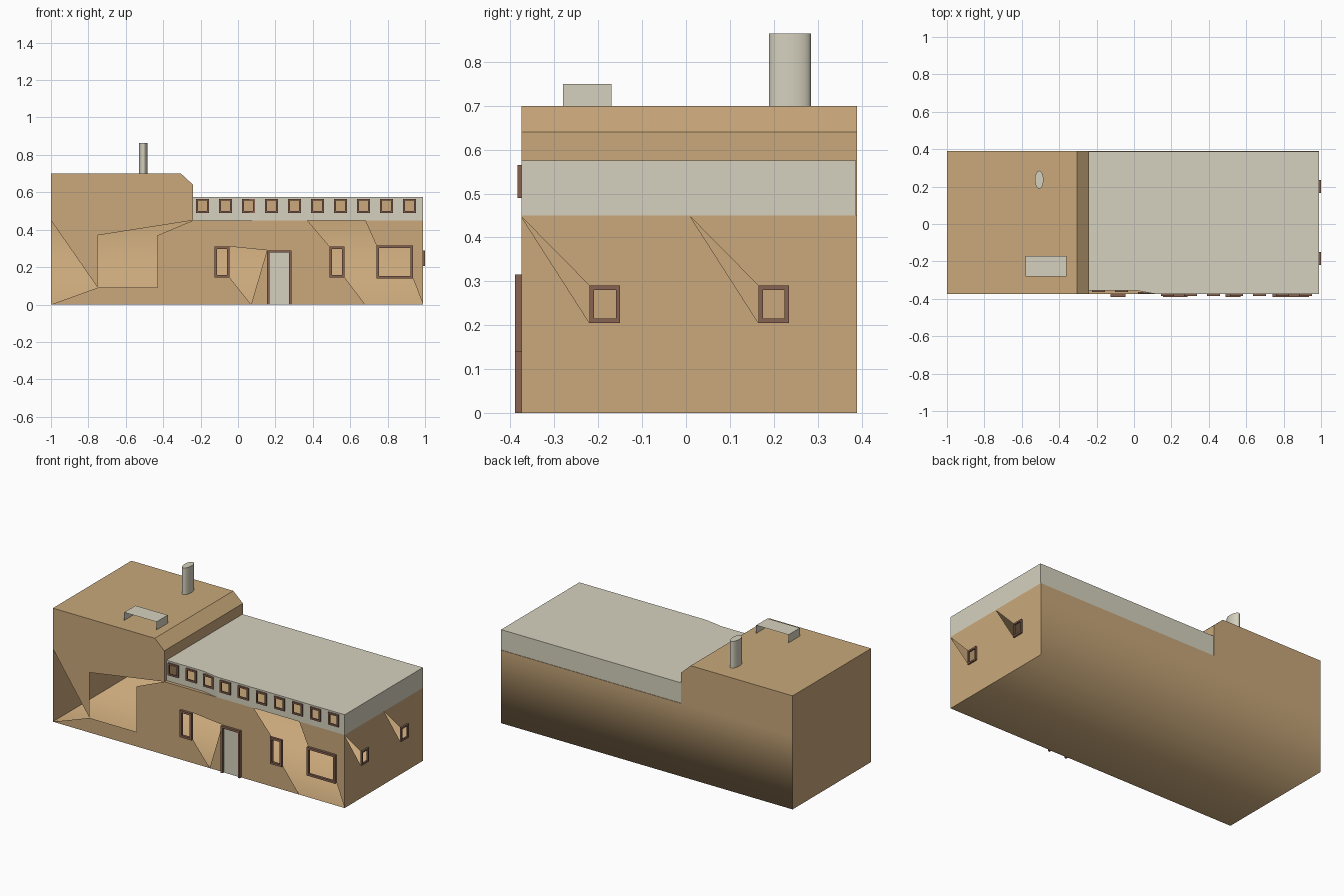
import bpy, bmesh, math
from mathutils import Vector
from mathutils.geometry import delaunay_2d_cdt

if "Cube" in bpy.data.objects:
    bpy.data.objects.remove(bpy.data.objects["Cube"])


def material(name, rgb):
    m = bpy.data.materials.new(name)
    m.diffuse_color = (*rgb, 1)
    m.use_nodes = True
    m.node_tree.nodes["Principled BSDF"].inputs["Base Color"].default_value = m.diffuse_color
    return m


TAN = material("tan_plaster", (0.586, 0.393, 0.196))
GREY = material("warm_grey", (0.67, 0.64, 0.52))
BROWN = material("brown_trim", (0.243, 0.126, 0.084))

L, R, F, B = -1.0, 0.99, -0.375, 0.39      # main wall planes
EAVE, ROOF, TOWER, STEP = 0.45, 0.575, 0.70, -0.24
MIDDLE = Vector((-0.2, 0, 0.3))


def finish(name, verts, faces, mat, smooth=False, orient=True):
    me = bpy.data.meshes.new(name)
    me.from_pydata(verts, [], faces)
    me.update()
    if orient:      # face away from the middle of the building
        if sum(p.area * p.normal.dot(p.center - MIDDLE) for p in me.polygons) < 0:
            me.flip_normals()
    me.materials.append(mat)
    me.polygons.foreach_set("use_smooth", [smooth] * len(me.polygons))
    ob = bpy.data.objects.new(name, me)
    bpy.context.collection.objects.link(ob)
    return ob


def inside(p, poly):
    hit = False
    for (ax, ay), (bx, by) in zip(poly, poly[1:] + poly[:1]):
        if (ay > p[1]) != (by > p[1]) and p[0] < ax + (p[1] - ay) * (bx - ax) / (by - ay):
            hit = not hit
    return hit


def panel(name, outer, holes, place, mat, folds=()):
    """Flat sheet with openings; place(u, v) gives the 3D point."""
    pts, edges = [], []
    for loop in [outer, *holes, *folds]:
        n, k = len(pts), len(loop)
        pts += [Vector(p) for p in loop]
        edges += [(n + i, n + (i + 1) % k) for i in range(k if k > 2 else 1)]
    vs, _, tris, *_ = delaunay_2d_cdt(pts, edges, [], 0, 1e-5)
    keep = []
    for t in tris:
        c = sum((vs[i] for i in t), Vector((0, 0))) / len(t)
        if inside(c, outer) and not any(inside(c, h) for h in holes):
            keep.append(t)
    return finish(name, [place(v.x, v.y) for v in vs], keep, mat)


def strip(name, profile, a, b, place, mat, smooth=False):
    """Open profile swept straight from a to b."""
    verts = [place(u, v, w) for u, v in profile for w in (a, b)]
    faces = [(2 * i, 2 * i + 1, 2 * i + 3, 2 * i + 2) for i in range(len(profile) - 1)]
    return finish(name, verts, faces, mat, smooth)


def rect(u0, u1, v0, v1):
    return [(u0, v0), (u1, v0), (u1, v1), (u0, v1)]


def frame(name, u0, u1, v0, v1, t, depth, place, sill=True):
    """Rectangular trim of four bars; place(u, d, v), d = distance out of the wall."""
    bars = [(u0, u0 + t, v0, v1), (u1 - t, u1, v0, v1), (u0 + t, u1 - t, v1 - t, v1)]
    if sill:
        bars.append((u0 + t, u1 - t, v0, v0 + t))
    bm = bmesh.new()
    for a, b, c, d in bars:
        lo = [bm.verts.new(place(u, 0, v)) for u, v in rect(a, b, c, d)]
        hi = [bm.verts.new(place(u, depth, v)) for u, v in rect(a, b, c, d)]
        bm.faces.new(lo[::-1])
        bm.faces.new(hi)
        for i in range(4):
            j = (i + 1) % 4
            bm.faces.new((lo[i], lo[j], hi[j], hi[i]))
    bmesh.ops.recalc_face_normals(bm, faces=bm.faces)
    ob = finish(name, [], [], BROWN)
    bm.to_mesh(ob.data)
    bm.free()


def front(u, v):
    return (u, F, v)


def right(u, v):
    return (R, u, v)


def along_y(u, v, w):
    return (u, w, v)


def along_x(u, v, w):
    return (w, u, v)


# Front wall with open windows, doorway, big entrance and broken-out patches
front_windows = [(-0.125, -0.045, 0.145, 0.31), (0.49, 0.57, 0.145, 0.31),
                 (0.74, 0.935, 0.14, 0.315)]
door = (0.155, 0.285, 0.0, 0.29)
tower_side = [(STEP, EAVE), (STEP, 0.64), (-0.305, TOWER), (L, TOWER)]
gaps = [rect(-0.75, -0.43, 0.09, 0.37),
        [(L, EAVE), (L, 0), (-0.75, 0.09)],
        [(-0.75, 0.37), (-0.43, 0.37), (STEP, EAVE)],
        [(-0.045, 0.31), (0.155, 0.29), (0.07, 0), (-0.045, 0.145)],
        [(0.37, EAVE), (0.68, EAVE), (0.74, 0.315), (0.74, 0.14), (0.935, 0.14),
         (R, 0), (0.68, 0), (0.57, 0.145), (0.57, 0.31), (0.49, 0.31)]]
panel("front_wall", [(L, 0), (R, 0), (R, EAVE)] + tower_side,
      gaps + [rect(*w) for w in front_windows + [door]], front, TAN)
for i, w in enumerate(front_windows):
    frame(f"front_window_frame_{i}", *w, 0.013, 0.015, lambda u, d, v: (u, F - d, v))
frame("door_frame", *door, 0.013, 0.015, lambda u, d, v: (u, F - d, v), sill=False)
panel("door", rect(0.165, 0.275, 0, 0.28), [], lambda u, v: (u, F - 0.002, v), GREY)

# Right wall with two windows and the gaps beside them
side_windows = [(-0.22, -0.15, 0.205, 0.29), (0.165, 0.235, 0.205, 0.29)]
side_gaps = [[(u, 0.447), (w[0], 0.29), (w[0], 0.205)]
             for u, w in zip((F, 0.01), side_windows)]
panel("right_wall", rect(F, B, 0, EAVE), side_gaps + [rect(*w) for w in side_windows],
      right, TAN)
for i, w in enumerate(side_windows):
    frame(f"side_window_frame_{i}", *w, 0.01, 0.01, lambda u, d, v: (R + d, u, v))

# Floor and lower back wall, shaded as one smooth sheet
strip("floor_and_back", [(F, 0), (B, 0), (B, EAVE)], L, R, along_x, TAN, smooth=True)

# Tower: left wall, roof, chamfer and step, plus its back
strip("tower_shell", [(L, 0)] + tower_side[::-1], F, B, along_y, TAN)
panel("tower_back", [(L, EAVE)] + tower_side, [], lambda u, v: (u, B, v), TAN)


# Grey upper storey whose front is set back slightly at the left end
def band_y(x):
    return F + 0.02 * min(1, max(0, (0.12 - x) / 0.11))


bends = (0.01, 0.12)
band_windows = [(-0.225 + 0.123 * i, -0.155 + 0.123 * i, 0.49, 0.565) for i in range(10)]
panel("band_front", rect(STEP, R, EAVE, ROOF), [rect(*w) for w in band_windows],
      lambda u, v: (u, band_y(u), v), GREY, [[(x, EAVE), (x, ROOF)] for x in bends])
for i, w in enumerate(band_windows):
    y = band_y((w[0] + w[1]) / 2)
    frame(f"band_window_frame_{i}", *w, 0.01, 0.009, lambda u, d, v: (u, y - d, v))
strip("band_back", [(B - 0.003, EAVE), (B - 0.003, ROOF)], STEP, R, along_x, GREY)
strip("band_right", [(R, EAVE), (R, ROOF)], F, B - 0.003, along_y, GREY)
roof_edge = [(x, band_y(x)) for x in (STEP, *bends, R)]
panel("band_roof", roof_edge + [(R, B - 0.003), (STEP, B - 0.003)], [],
      lambda u, v: (u, v, ROOF), GREY)

# Tan deck and inner wall seen through the upper windows
panel("upper_deck", rect(STEP, R, F, B), [], lambda u, v: (u, v, EAVE), TAN)
panel("upper_inner_wall", rect(STEP, R - 0.005, EAVE, ROOF - 0.005), [],
      lambda u, v: (u, 0.375, v), TAN)

# Roof vent: open-ended hood
strip("roof_vent", [(-0.58, TOWER), (-0.58, 0.75), (-0.36, 0.75), (-0.36, TOWER)],
      -0.28, -0.17, along_y, GREY)

# Oval chimney
bpy.ops.mesh.primitive_cylinder_add(vertices=24, radius=1, depth=1,
                                    location=(-0.507, 0.237, 0.782))
chimney = bpy.context.object
chimney.name = "chimney"
chimney.scale = (0.023, 0.048, 0.165)
bpy.ops.object.transform_apply(location=False, rotation=False, scale=True)
chimney.data.materials.append(GREY)
bpy.ops.object.shade_smooth_by_angle(angle=math.radians(40))
